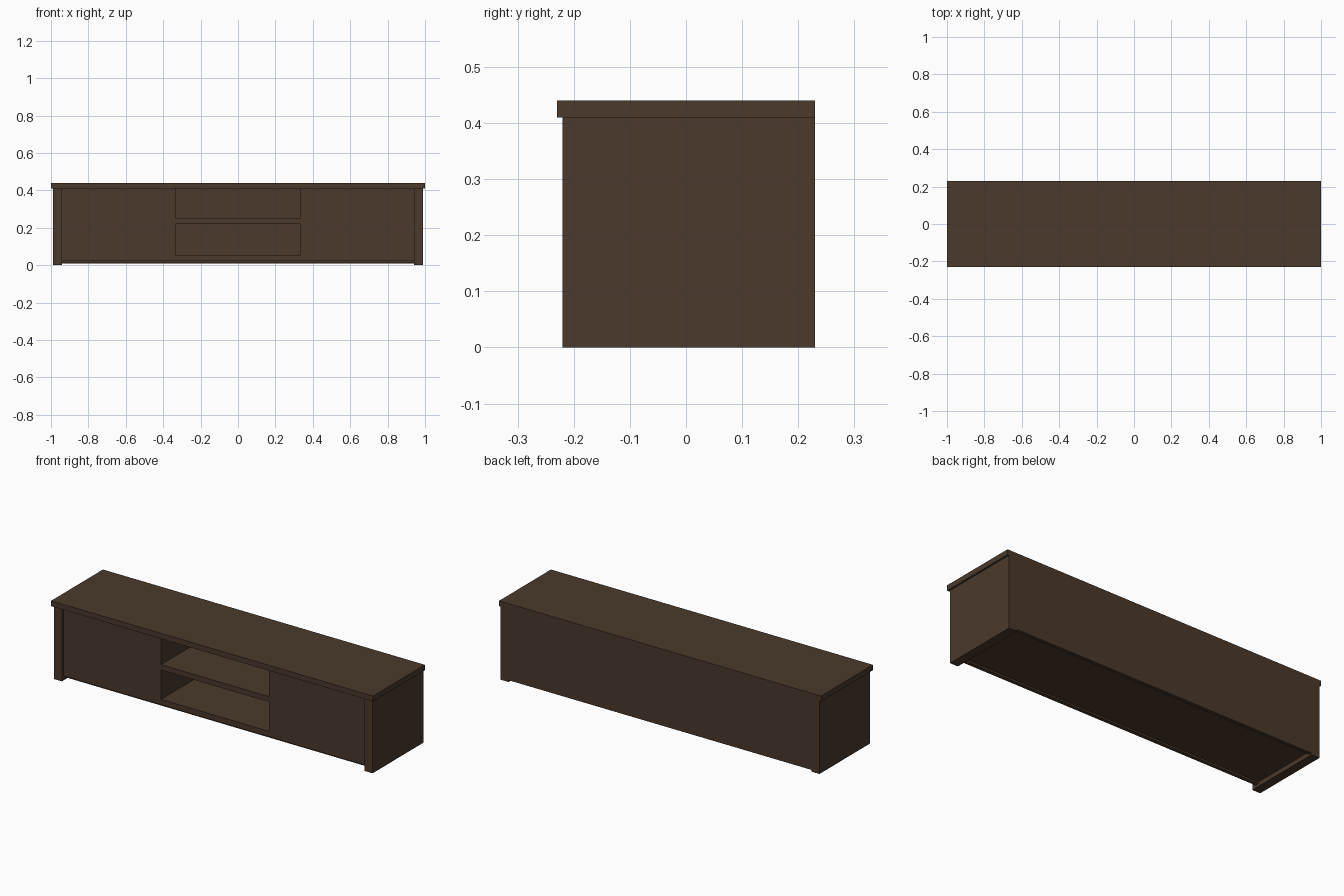
import bpy

if "Cube" in bpy.data.objects:
    bpy.data.objects.remove(bpy.data.objects["Cube"])

wood = bpy.data.materials.new("dark brown wood")
wood.diffuse_color = (0.069, 0.041, 0.024, 1)
wood.use_nodes = True
wood.node_tree.nodes["Principled BSDF"].inputs["Base Color"].default_value = wood.diffuse_color


def box(name, x, y, z):
    """Box from (min, max) ranges on each axis."""
    bpy.ops.mesh.primitive_cube_add(size=1)
    ob = bpy.context.object
    ob.name = name
    ob.location = [(a + b) / 2 for a, b in (x, y, z)]
    ob.scale = [b - a for a, b in (x, y, z)]
    bpy.ops.object.transform_apply(location=True, rotation=False, scale=True)
    ob.data.materials.append(wood)
    return ob


FRONT = -0.205   # plane of doors and shelf
BACK = 0.21      # inner face of back panel

# Top board with a small front overhang
box("top_board", (-1, 1), (-0.23, 0.23), (0.41, 0.44))

# Paired parts: side panels, doors, compartment walls
for s, side in ((-1, "left"), (1, "right")):
    def pair(name, a, b, y, z):
        box(f"{side}_{name}", sorted((s * a, s * b)), y, z)
    pair("side_panel", 0.94, 0.99, (-0.22, 0.23), (0, 0.41))
    pair("door", 0.335, 0.94, (FRONT, FRONT + 0.02), (0.055, 0.41))
    pair("divider", 0.335, 0.365, (FRONT + 0.02, BACK), (0.055, 0.41))

# Back, floor and shelf
box("back_panel", (-0.94, 0.94), (BACK, 0.23), (0.01, 0.41))
box("floor_board", (-0.94, 0.94), (FRONT, BACK), (0.025, 0.055))
box("middle_shelf", (-0.335, 0.335), (FRONT, BACK), (0.22, 0.25))

# Recessed plinth strip under the floor
box("plinth_strip", (-0.94, 0.94), (-0.195, -0.175), (0.015, 0.025))
